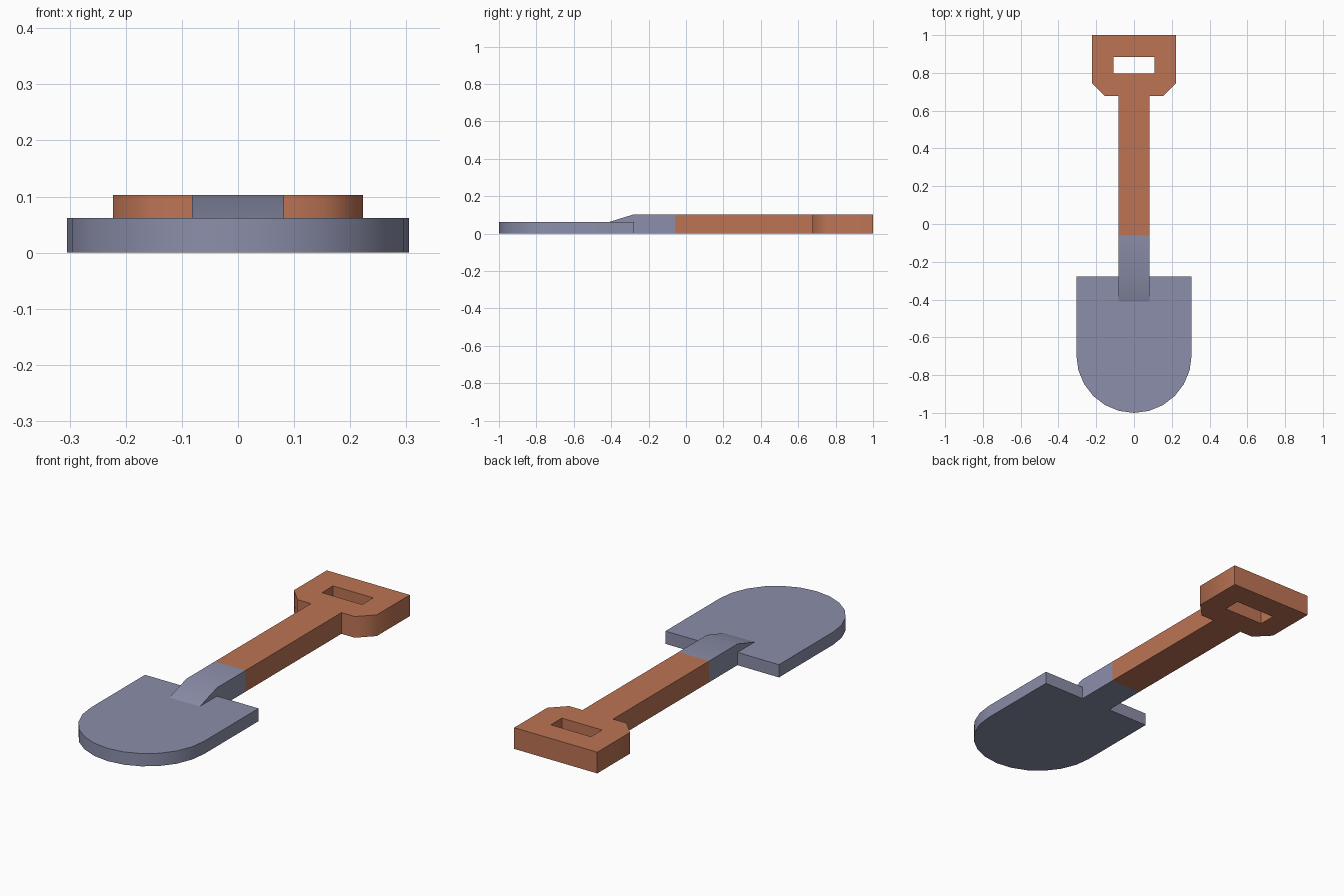
import bpy, bmesh, math
from mathutils import Vector

if "Cube" in bpy.data.objects:
    bpy.data.objects.remove(bpy.data.objects["Cube"])


def material(name, rgb):
    m = bpy.data.materials.new(name)
    m.diffuse_color = (*rgb, 1)
    m.use_nodes = True
    m.node_tree.nodes["Principled BSDF"].inputs["Base Color"].default_value = m.diffuse_color
    return m


metal = material("blue_grey_metal", (0.26, 0.275, 0.40))
wood = material("orange_wood", (0.51, 0.175, 0.09))


def extrude_outline(name, loops, depth, mat, hidden=None):
    """Fill 3D outlines (first is the rim, the rest are holes), extrude, drop hidden faces."""
    bm = bmesh.new()
    edges = []
    for loop in loops:
        vs = [bm.verts.new(p) for p in loop]
        edges += [bm.edges.new((vs[i - 1], vs[i])) for i in range(len(vs))]
    bmesh.ops.triangle_fill(bm, edges=edges, use_beauty=True)
    ext = bmesh.ops.extrude_face_region(bm, geom=bm.faces[:], use_keep_orig=True)
    verts = [g for g in ext["geom"] if isinstance(g, bmesh.types.BMVert)]
    bmesh.ops.translate(bm, verts=verts, vec=Vector(depth))
    bmesh.ops.recalc_face_normals(bm, faces=bm.faces[:])
    if hidden:
        bm.normal_update()
        bmesh.ops.delete(bm, geom=[f for f in bm.faces if hidden(f)], context='FACES')
    me = bpy.data.meshes.new(name)
    bm.to_mesh(me)
    bm.free()
    me.materials.append(mat)
    ob = bpy.data.objects.new(name, me)
    bpy.context.collection.objects.link(ob)
    bpy.ops.object.select_all(action='DESELECT')
    ob.select_set(True)
    bpy.context.view_layer.objects.active = ob
    bpy.ops.object.shade_smooth_by_angle(angle=math.radians(50))
    return ob


def mirrored(right):
    """Closed flat outline from its right half."""
    pts = right + [(-x, y) for x, y in reversed(right)]
    return [(x, y, 0) for x, y in pts]


R, W, TOP, BLADE = 0.305, 0.082, 0.103, 0.062
BACK, JOIN = -0.278, -0.06

# blade: straight sides and a half-round tip
tip = [(R * math.cos(a), -1 + R + R * math.sin(a))
       for a in (math.radians(-15 * i) for i in range(13))]
blade = [(x, y, 0) for x, y in [(-R, BACK), (R, BACK)] + tip]
extrude_outline("blade", [blade], (0, 0, BLADE), metal)

# socket: side profile sloping up from the blade, open where it meets the handle
profile = [(-0.41, BLADE), (BACK, BLADE), (BACK, 0), (JOIN, 0), (JOIN, TOP), (BACK, TOP)]
extrude_outline("socket", [[(-W, y, z) for y, z in profile]], (2 * W, 0, 0), metal,
                lambda f: abs(f.normal.y) > 0.9 or
                (f.normal.z < -0.9 and f.calc_center_median().z > 0.01))

# handle: shaft and grip with a slot for the hand
outline = mirrored([(W, JOIN), (W, 0.677), (0.154, 0.677), (0.223, 0.747), (0.223, 1)])
slot = mirrored([(0.108, 0.798), (0.108, 0.883)])
extrude_outline("handle", [outline, slot], (0, 0, TOP), wood,
                lambda f: f.calc_center_median().y < JOIN + 0.001)
